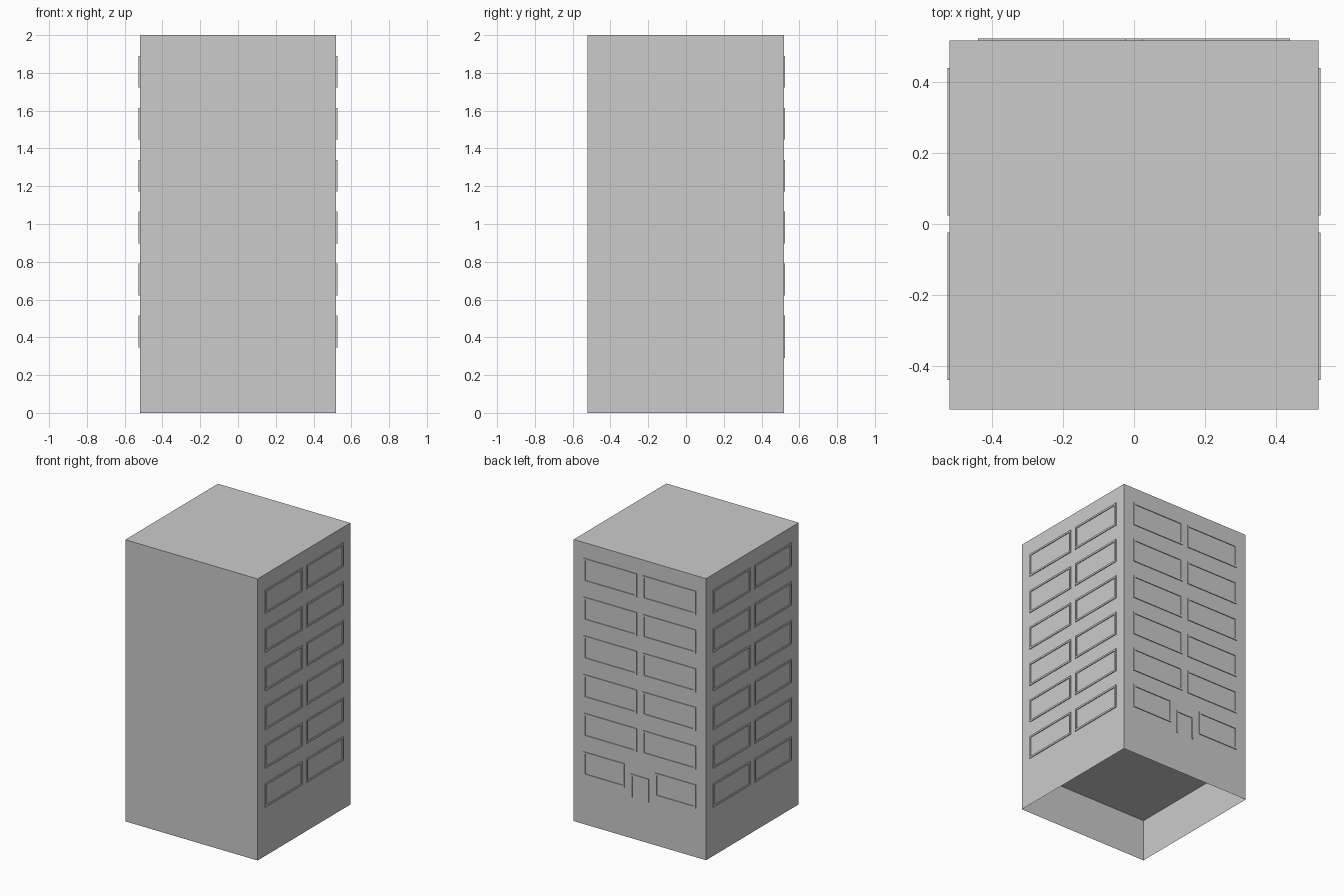
import bpy, bmesh
from mathutils import Matrix, Vector

if "Cube" in bpy.data.objects:
    bpy.data.objects.remove(bpy.data.objects["Cube"])

HALF, TOP, FLOOR = 0.52, 2.0, 0.30
YOFF = -0.0025            # keeps the whole model centred with the back frames
DEPTH, BAR = 0.0055, 0.013


def finish(name, bm):
    mesh = bpy.data.meshes.new(name)
    bm.to_mesh(mesh)
    bm.free()
    obj = bpy.data.objects.new(name, mesh)
    bpy.context.collection.objects.link(obj)
    return obj


def add_box(bm, lo, hi):
    lo, hi = Vector(lo), Vector(hi)
    m = Matrix.Translation((lo + hi) / 2) @ Matrix.Diagonal((*(hi - lo), 1))
    return bmesh.ops.create_cube(bm, size=1, matrix=m)["verts"]


def add_frame(bm, side, u0, u1, z0, z1, sill=True):
    """Raised rectangular border on the 'left', 'right' or 'back' wall."""
    bars = [(u0, u1, z1 - BAR, z1)]
    low = z0
    if sill:
        bars.append((u0, u1, z0, z0 + BAR))
        low = z0 + BAR
    bars += [(u0, u0 + BAR, low, z1 - BAR), (u1 - BAR, u1, low, z1 - BAR)]
    for a, b, c, d in bars:
        if side == "back":
            y = HALF + YOFF
            add_box(bm, (a, y, c), (b, y + DEPTH, d))
        elif side == "right":
            add_box(bm, (HALF, a, c), (HALF + DEPTH, b, d))
        else:
            add_box(bm, (-HALF - DEPTH, a, c), (-HALF, b, d))


# Tower shell: thin walls and roof, open underneath
bm = bmesh.new()
add_box(bm, (-HALF, -HALF + YOFF, 0), (HALF, HALF + YOFF, TOP))
bm.faces.ensure_lookup_table()
bottom = [f for f in bm.faces if f.calc_center_median().z < 0.01]
bmesh.ops.delete(bm, geom=bottom, context="FACES_ONLY")
finish("tower_walls", bm)

# Raised ground floor, seen from below
bm = bmesh.new()
bmesh.ops.create_grid(bm, x_segments=1, y_segments=1, size=HALF,
                      matrix=Matrix.Translation((0, YOFF, FLOOR)))
bmesh.ops.reverse_faces(bm, faces=bm.faces[:])
finish("ground_floor", bm)

# Window frames: six storeys, two per wall, narrower beside the door
for side in ("left", "right", "back"):
    bm = bmesh.new()
    for row in range(6):
        z1 = 0.515 + row * 0.275
        inner = 0.12 if side == "back" and row == 0 else 0.024
        for u0, u1 in ((-0.44, -inner), (inner, 0.44)):
            add_frame(bm, side, u0, u1, z1 - 0.168, z1)
    finish(side + "_window_frames", bm)

# Door frame, no threshold
bm = bmesh.new()
add_frame(bm, "back", -0.072, 0.072, 0.29, 0.457, sill=False)
finish("door_frame", bm)
